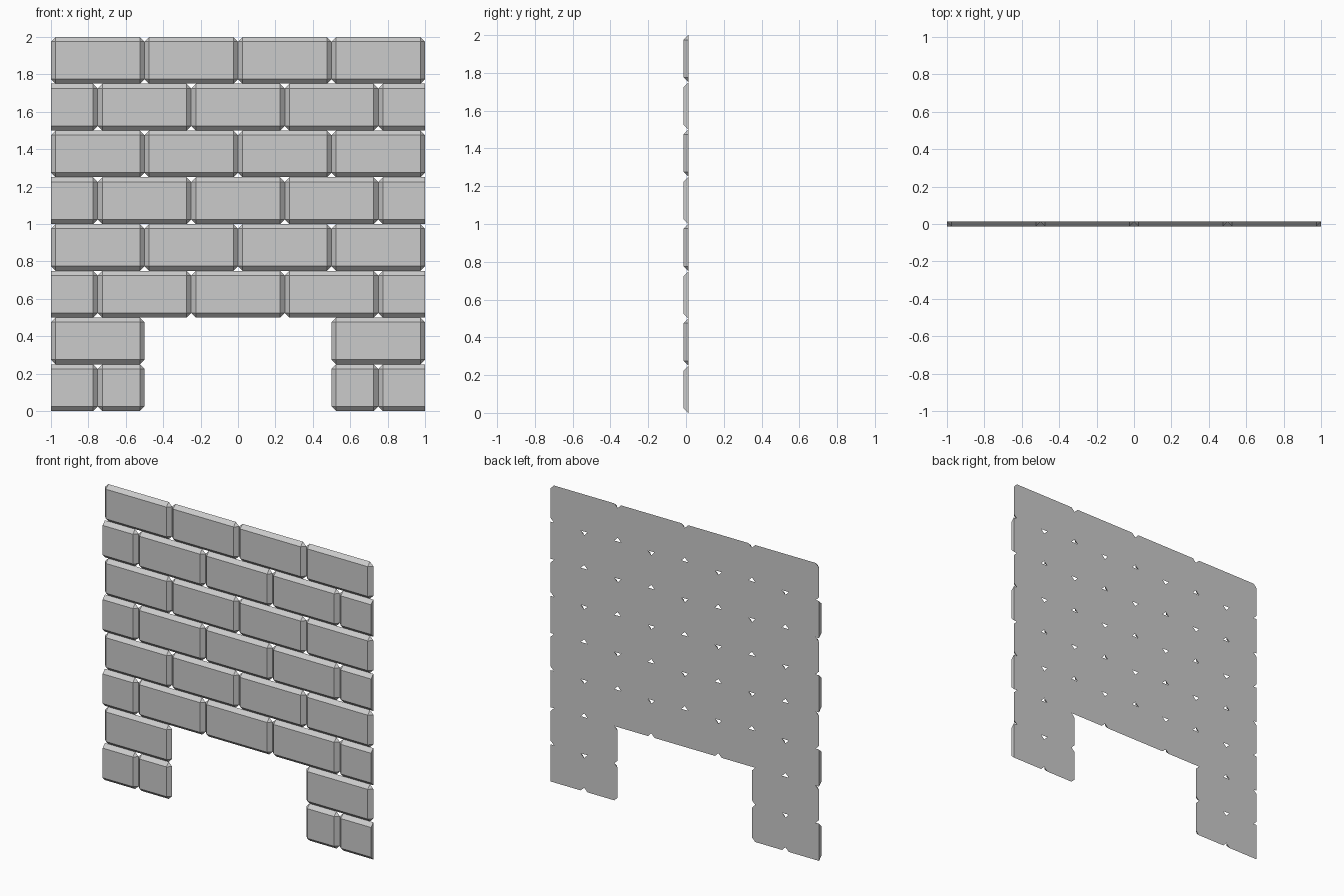
import bpy, bmesh, math

if "Cube" in bpy.data.objects:
    bpy.data.objects.remove(bpy.data.objects["Cube"])

L, H = 0.5, 0.25      # brick length and course height
B = 0.025             # chamfer width, equal to the wall thickness
YF, YB = -B / 2, B / 2


def add_brick(bm, x0, x1, z0):
    """Chamfered brick; ends on the wall edge of a half brick are cut flat."""
    half = x1 - x0 < L - 0.01
    z1 = z0 + H
    pts = []
    for x, s in ((x0, 1), (x1, -1)):
        cut = half and abs(x) > 0.99
        xf = x if cut else x + s * B
        for z, t in ((z0, 1), (z1, -1)):
            pts.append((xf, YF, z + t * B))       # front face corner
            pts.append((xf, YB, z))               # back outline
            if not cut:
                pts.append((x, YB, z + t * B))    # clipped back corner
    verts = [bm.verts.new(p) for p in pts]
    bmesh.ops.convex_hull(bm, input=verts)


def add_course(name, z0, spans):
    bm = bmesh.new()
    for x0, x1 in spans:
        add_brick(bm, x0, x1, z0)
    # merge hull triangles into flat faces
    bmesh.ops.dissolve_limit(bm, angle_limit=math.radians(1),
                             verts=bm.verts[:], edges=bm.edges[:])
    bmesh.ops.recalc_face_normals(bm, faces=bm.faces[:])
    me = bpy.data.meshes.new(name)
    bm.to_mesh(me)
    bm.free()
    ob = bpy.data.objects.new(name, me)
    bpy.context.collection.objects.link(ob)


# courses alternate in running bond, with a doorway in the two lowest
full_joints = [-1, -0.5, 0, 0.5, 1]
shifted_joints = [-1, -0.75, -0.25, 0.25, 0.75, 1]
for row in range(8):
    if row == 0:
        spans = [(-1, -0.75), (-0.75, -0.5), (0.5, 0.75), (0.75, 1)]
    elif row == 1:
        spans = [(-1, -0.5), (0.5, 1)]
    else:
        joints = full_joints if row % 2 else shifted_joints
        spans = list(zip(joints, joints[1:]))
    add_course(f"brick_course_{row + 1}", row * H, spans)
